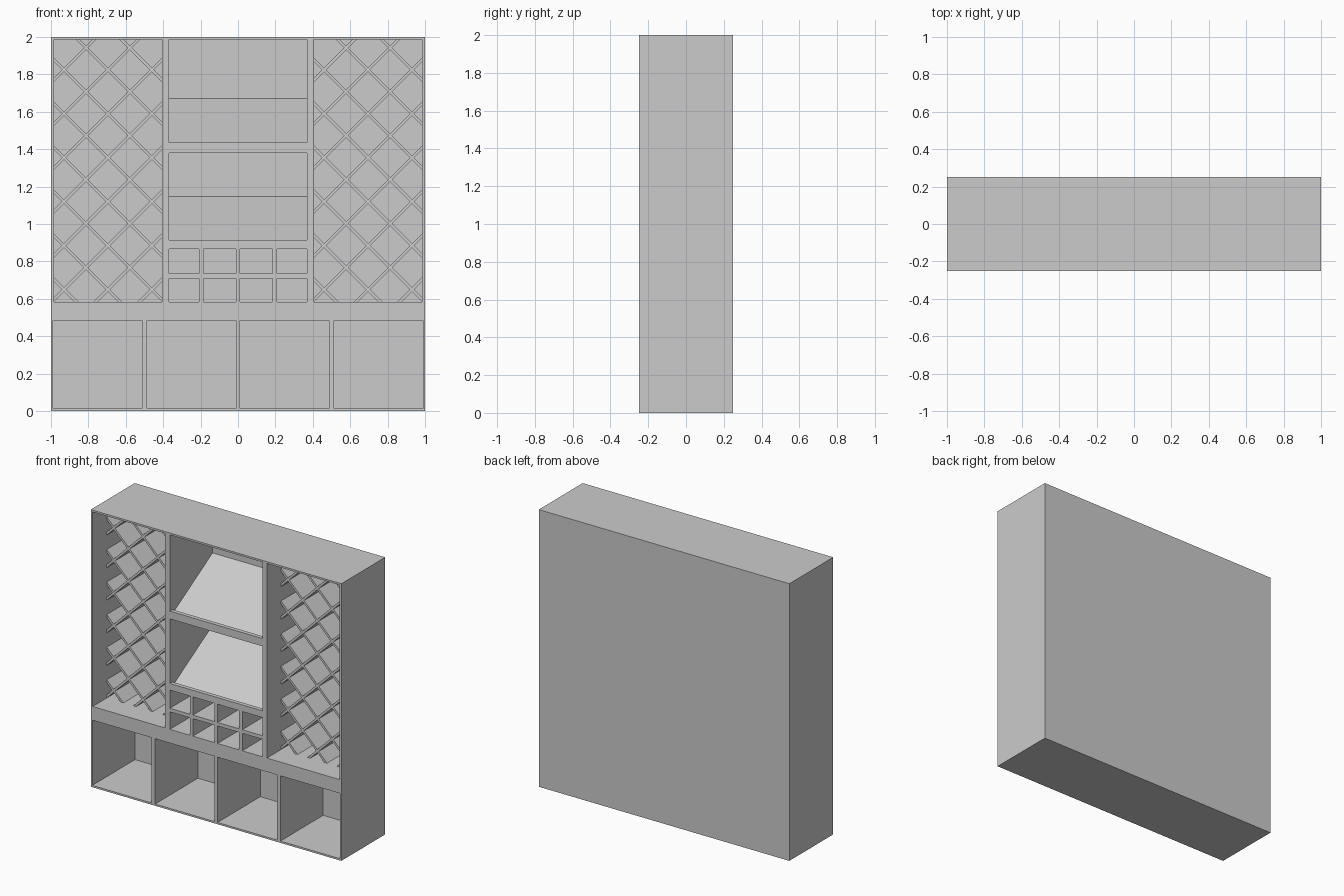
import bpy, bmesh, math
from mathutils import Matrix, Vector

cube = bpy.data.objects.get("Cube")
if cube:
    bpy.data.objects.remove(cube, do_unlink=True)

grey = bpy.data.materials.new("plain_grey")
grey.use_nodes = True
grey.diffuse_color = (0.6, 0.6, 0.6, 1)
grey.node_tree.nodes["Principled BSDF"].inputs["Base Color"].default_value = (0.6, 0.6, 0.6, 1)

FRONT, REAR, BACK = -0.25, 0.25, 0.237   # BACK is the inner face of the back panel
DECK_LOW, DECK, TOP = 0.484, 0.583, 1.987
BAY_IN, BAY_OUT, HALF = 0.406, 0.985, 0.369


def finish(name, bm):
    bmesh.ops.recalc_face_normals(bm, faces=bm.faces)
    mesh = bpy.data.meshes.new(name)
    bm.to_mesh(mesh)
    bm.free()
    mesh.materials.append(grey)
    obj = bpy.data.objects.new(name, mesh)
    bpy.context.collection.objects.link(obj)
    return obj


def add_box(bm, lo, hi):
    lo, hi = Vector(lo), Vector(hi)
    m = Matrix.Translation((lo + hi) / 2) @ Matrix.Diagonal((*(hi - lo), 1))
    return bmesh.ops.create_cube(bm, size=1, matrix=m)["verts"]


def board(name, x0, x1, z0, z1, y0=FRONT, y1=BACK):
    bm = bmesh.new()
    add_box(bm, (x0, y0, z0), (x1, y1, z1))
    return finish(name, bm)


# Outer case
board("back_panel", -1, 1, 0, 2, BACK, REAR)
board("top_panel", -1, 1, TOP, 2)
board("bottom_panel", -1, 1, 0, 0.013)
board("middle_deck", -1, 1, DECK_LOW, DECK)
for side, s in (("left", 1), ("right", -1)):
    for part, a, b, z0, z1 in (("lower_side", 0.988, 1, 0.013, DECK_LOW),
                               ("upper_side", BAY_OUT, 1, DECK, TOP),
                               ("upper_post", HALF, BAY_IN, DECK, TOP),
                               ("lower_divider", 0.486, 0.514, 0.013, DECK_LOW)):
        x0, x1 = sorted((s * a, s * b))
        board(f"{side}_{part}", x0, x1, z0, z1)
board("centre_lower_divider", -0.012, 0.012, 0.013, DECK_LOW)

# Cubby holes
board("cubby_ceiling", -HALF, HALF, 0.866, 0.88, -0.22)
board("cubby_shelf", -HALF, HALF, 0.709, 0.735)
for name, x in (("right", -0.197), ("centre", 0), ("left", 0.197)):
    for row, z0, z1 in (("lower", DECK, 0.709), ("upper", 0.735, 0.866)):
        board(f"{name}_{row}_cubby_divider", x - 0.012, x + 0.012, z0, z1)


# Sloping display shelves with a front lip
def sloping_shelf(name, zb, zt):
    lip = FRONT + 0.03
    profile = [(FRONT, zb), (FRONT, zt), (lip, zt), (lip, zt - 0.03),
               (BACK, zt + 0.234), (BACK, zt + 0.205), (lip, zb)]
    bm = bmesh.new()
    face = bm.faces.new([bm.verts.new((-HALF, y, z)) for y, z in profile])
    ext = bmesh.ops.extrude_face_region(bm, geom=[face])["geom"]
    bmesh.ops.translate(bm, vec=(2 * HALF, 0, 0),
                        verts=[v for v in ext if isinstance(v, bmesh.types.BMVert)])
    finish(name, bm)


sloping_shelf("upper_sloping_shelf", 1.38, 1.436)
sloping_shelf("lower_sloping_shelf", 0.866, 0.914)


# Diagonal bottle lattice, trimmed to the bay
def lattice(name, cx, tilt, y0):
    half = (BAY_OUT - BAY_IN) / 2
    pitch, first = 0.235, 0.4145
    bm = bmesh.new()
    for k in range(8):
        verts = add_box(bm, (-1, y0, -0.008), (1, BACK, 0.008))
        bmesh.ops.transform(bm, verts=verts,
                            matrix=Matrix.Translation((cx, 0, first + k * pitch))
                            @ Matrix.Rotation(math.radians(tilt), 4, "Y"))
    for co, no in (((cx - half, 0, 0), (-1, 0, 0)), ((cx + half, 0, 0), (1, 0, 0)),
                   ((0, 0, DECK), (0, 0, -1)), ((0, 0, TOP), (0, 0, 1))):
        geom = bm.verts[:] + bm.edges[:] + bm.faces[:]
        bmesh.ops.bisect_plane(bm, geom=geom, plane_co=co, plane_no=no, clear_outer=True)
        bmesh.ops.holes_fill(bm, edges=[e for e in bm.edges if e.is_boundary], sides=0)
    finish(name, bm)


centre = (BAY_IN + BAY_OUT) / 2
for side, s in (("left", 1), ("right", -1)):
    lattice(f"{side}_lattice_rising", s * centre, -45, -0.09)
    lattice(f"{side}_lattice_falling", s * centre, 45, -0.0895)
